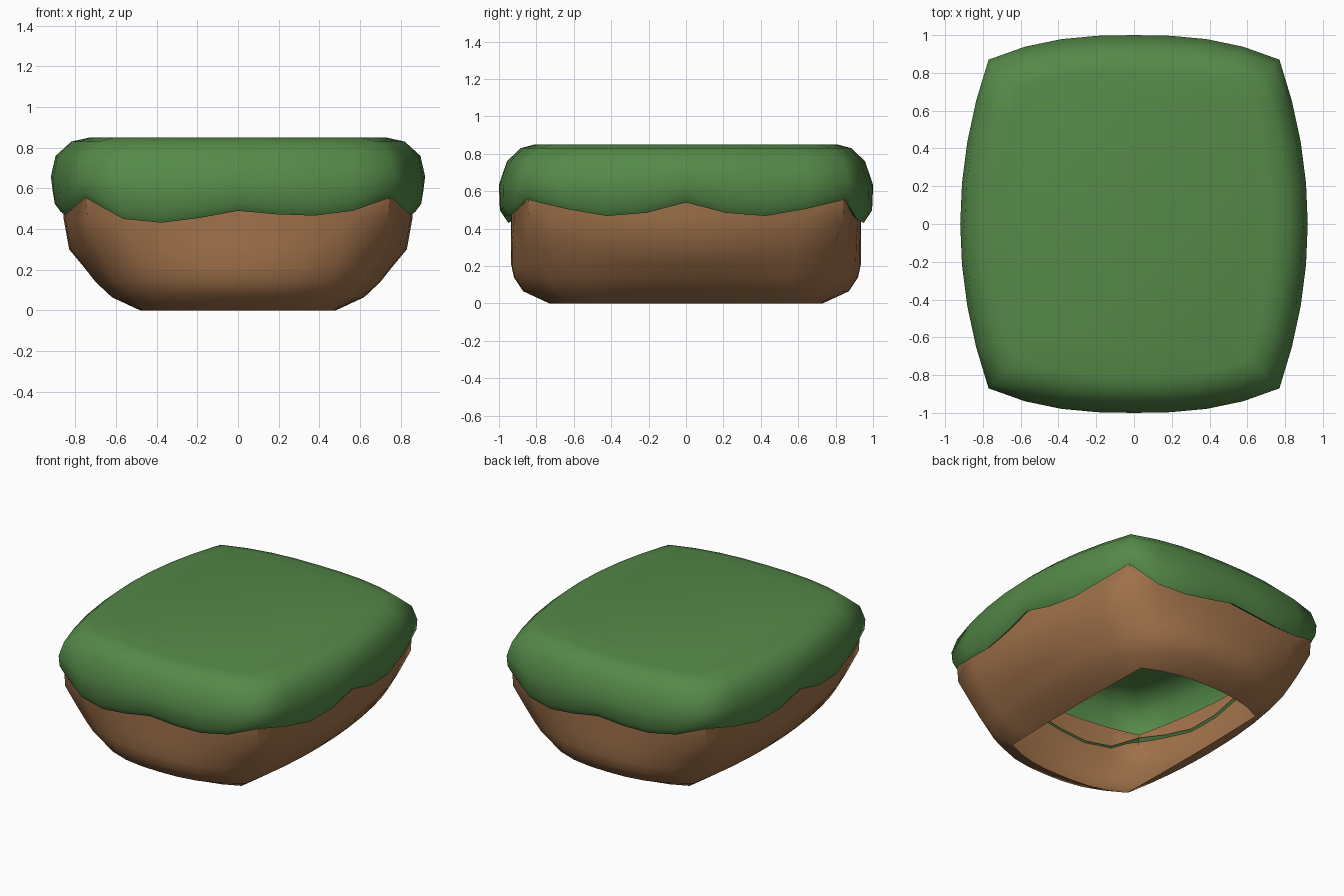
import bpy, bmesh, math

if "Cube" in bpy.data.objects:
    bpy.data.objects.remove(bpy.data.objects["Cube"])

N = 8  # segments along each of the four sides


def lerp_table(table, t):
    for (a, va), (b, vb) in zip(table, table[1:]):
        if t <= b:
            return va + (vb - va) * (t - a) / (b - a)
    return table[-1][1]


# Height of the drooping grass edge along the front and right sides
FRONT = [(-1, .555), (-.75, .45), (-.6, .422), (-.25, .455), (0, .49),
         (.25, .473), (.5, .466), (.75, .49), (1, .555)]
SIDE = [(-1, .555), (-.75, .505), (-.5, .468), (-.25, .485), (0, .54),
        (.25, .485), (.5, .468), (.75, .505), (1, .555)]


def ring(ax, cx, cy, by, z):
    """Barrel outline: mid x, corner x, corner y, mid y; z is a number or f(wave)."""
    half = []
    for i in range(N):
        t = -1 + 2 * i / N
        h = z(lerp_table(FRONT, t)) if callable(z) else z
        half.append((cx * t, -(by - (by - cy) * abs(t) ** 2.6), h))
    for i in range(N):
        t = -1 + 2 * i / N
        h = z(lerp_table(SIDE, t)) if callable(z) else z
        half.append((ax - (ax - cx) * abs(t) ** 2, cy * t, h))
    # the block repeats when turned half way round
    return half + [(-x, -y, h) for x, y, h in half]


def loft(name, rings, color, cap_top=False):
    bm = bmesh.new()
    loops = [[bm.verts.new(p) for p in ring(*r)] for r in rings]
    n = len(loops[0])
    for a, b in zip(loops, loops[1:]):
        for i in range(n):
            j = (i + 1) % n
            bm.faces.new((a[i], a[j], b[j], b[i]))
    if cap_top:
        bm.faces.new(loops[-1])
    me = bpy.data.meshes.new(name)
    bm.to_mesh(me)
    bm.free()
    ob = bpy.data.objects.new(name, me)
    bpy.context.collection.objects.link(ob)
    mat = bpy.data.materials.new(name + "_color")
    mat.diffuse_color = color
    mat.use_nodes = True
    mat.node_tree.nodes["Principled BSDF"].inputs["Base Color"].default_value = mat.diffuse_color
    me.materials.append(mat)
    bpy.ops.object.select_all(action='DESELECT')
    ob.select_set(True)
    bpy.context.view_layer.objects.active = ob
    bpy.ops.object.shade_smooth_by_angle(angle=math.radians(55))
    return ob


# Earth body, open at the bottom and hidden under the grass at the top
loft("earth_body", [
    (.48, .47, .63, .73, 0),
    (.62, .55, .70, .87, .065),
    (.70, .60, .74, .92, .14),
    (.755, .635, .765, .935, .21),
    (.83, .68, .79, .935, .30),
    (.857, .74, .84, .935, .45),
    (.86, .75, .845, .935, .62),
], (.36, .17, .07, 1))

# Grass cap with a curled wavy lip and a flat top
loft("grass_cap", [
    (.845, .735, .83, .925, lambda w: w + .03),
    (.88, .752, .85, .97, lambda w: w),
    (.91, .766, .866, .997, lambda w: w + .04),
    (.92, .77, .87, 1.0, lambda w: .45 * w + .55 * .755),
    (.897, .745, .845, .957, .76),
    (.82, .68, .78, .885, .83),
    (.73, .61, .715, .81, .85),
], (.09, .25, .065, 1), cap_top=True)
